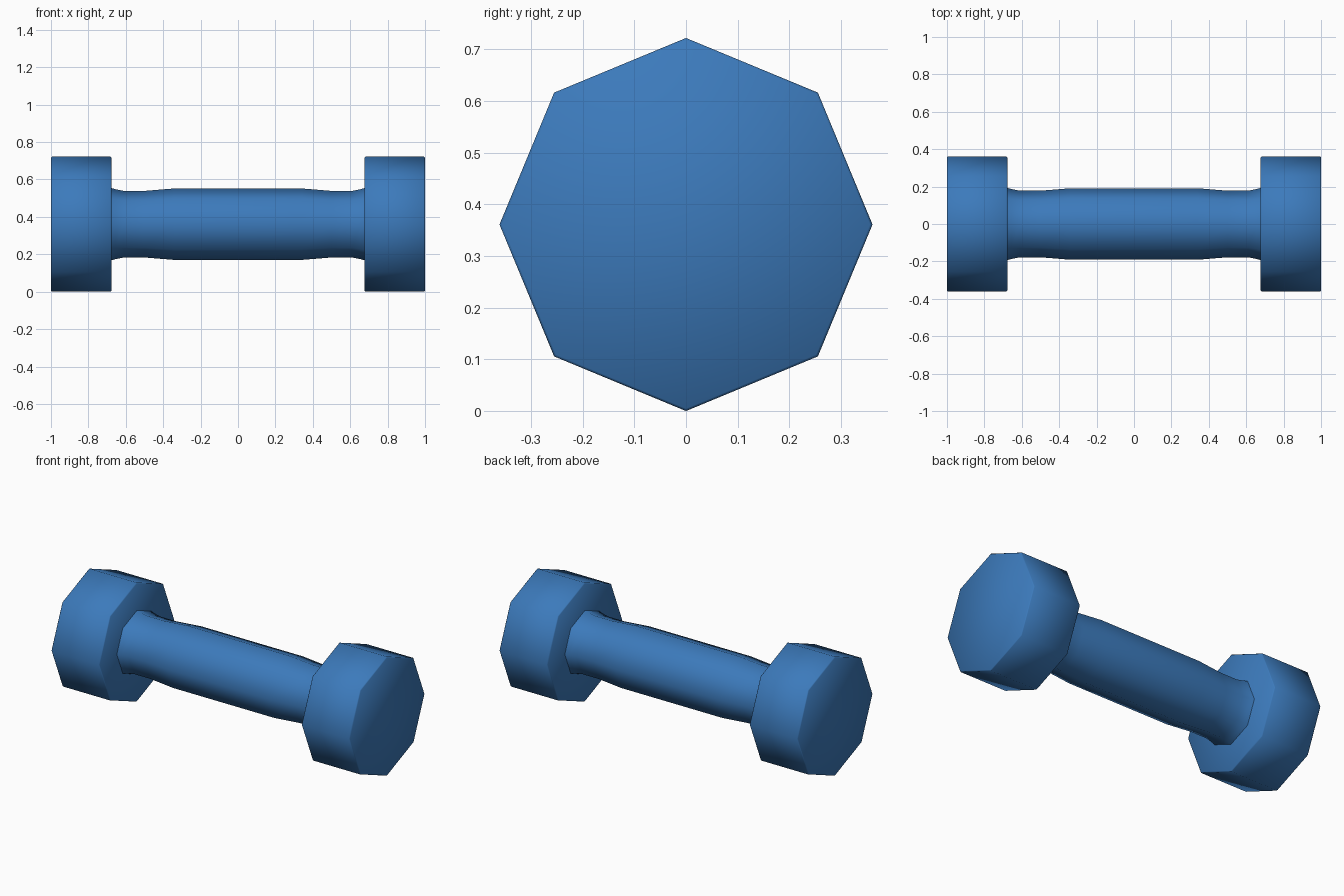
import bpy
import bmesh
from math import sin, cos, tau

SIDES = 8
AXIS_Z = 0.361

cube = bpy.data.objects.get("Cube")
if cube:
    bpy.data.objects.remove(cube, do_unlink=True)

blue = bpy.data.materials.new("blue")
blue.use_nodes = True
blue.diffuse_color = (0.045, 0.195, 0.5, 1)
blue.node_tree.nodes["Principled BSDF"].inputs["Base Color"].default_value = blue.diffuse_color


def lathe_x(name, profile, capped):
    """Spin (x, radius) points round the long axis into a smooth octagonal solid."""
    bm = bmesh.new()
    rings = [[bm.verts.new((x, r * sin(tau * i / SIDES), AXIS_Z + r * cos(tau * i / SIDES)))
              for i in range(SIDES)] for x, r in profile]
    for a, b in zip(rings, rings[1:]):
        for i in range(SIDES):
            j = (i + 1) % SIDES
            bm.faces.new((a[i], a[j], b[j], b[i]))
    if capped:
        bm.faces.new(rings[0])
        bm.faces.new(rings[-1])
    bmesh.ops.recalc_face_normals(bm, faces=bm.faces)
    for face in bm.faces:
        face.smooth = True
    mesh = bpy.data.meshes.new(name)
    bm.to_mesh(mesh)
    bm.free()
    mesh.materials.append(blue)
    obj = bpy.data.objects.new(name, mesh)
    bpy.context.collection.objects.link(obj)
    return obj


# Grip: gentle swell in the middle, flared where it meets the weights
half = [(0.34, 0.191), (0.5, 0.178), (0.61, 0.178), (0.655, 0.187), (0.68, 0.194)]
grip = [(-x, r) for x, r in reversed(half)] + half
lathe_x("handle", grip, capped=False)

# Weights: octagonal blocks with a narrow chamfer on both rims
R, INNER, OUTER, C = 0.361, 0.677, 1.0, 0.005
weight = [(INNER, R - C), (INNER + C, R), (OUTER - C, R), (OUTER, R - C)]
for side, name in ((1, "left_weight"), (-1, "right_weight")):
    lathe_x(name, [(side * x, r) for x, r in weight], capped=True)
